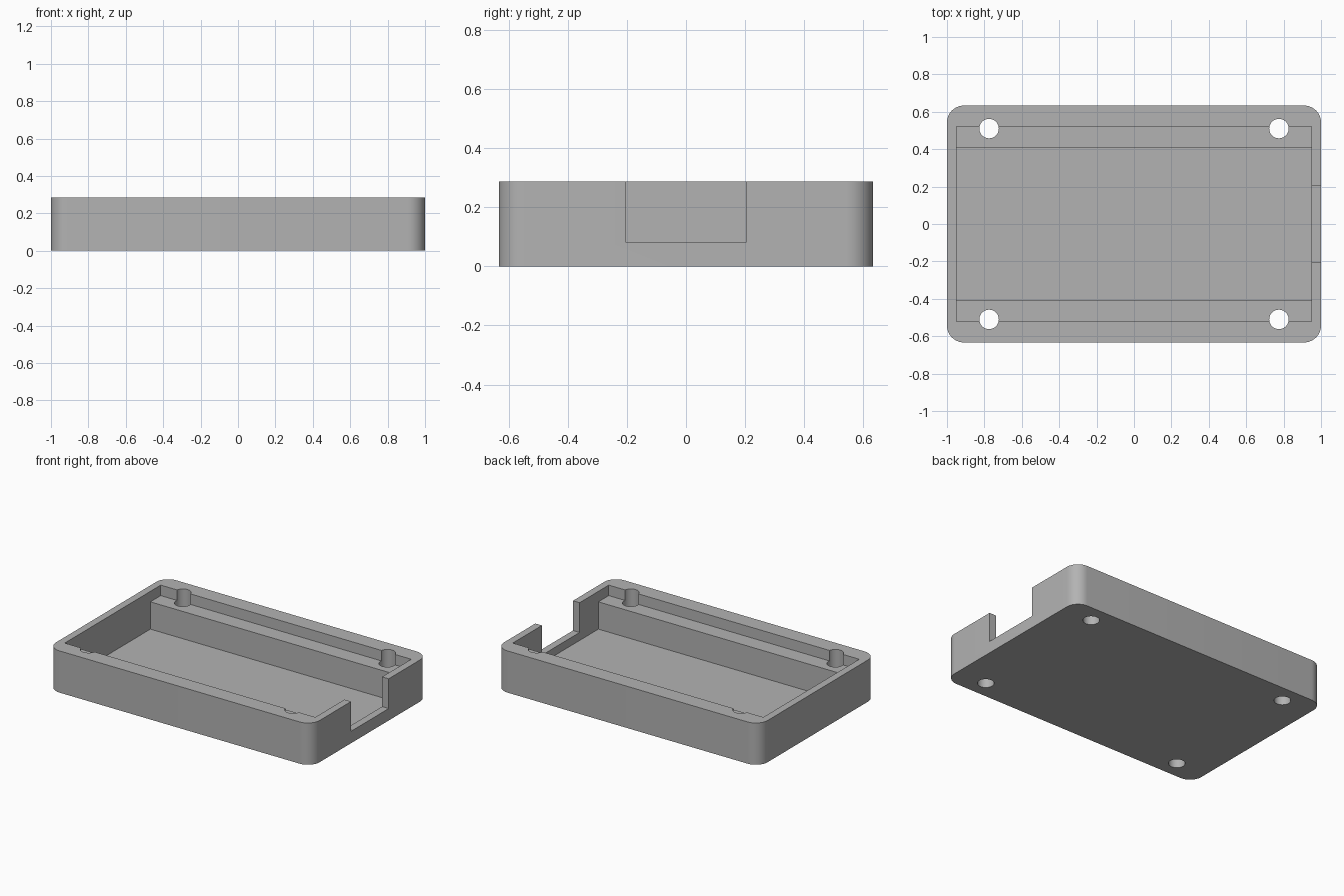
import bpy, bmesh
from math import cos, sin, pi, radians

cube = bpy.data.objects.get("Cube")
if cube:
    bpy.data.objects.remove(cube, do_unlink=True)

# Main dimensions
HALF_X, HALF_Y, HEIGHT = 1.0, 0.633, 0.286
CORNER, CORNER_STEPS = 0.09, 12
POCKET_X, POCKET_Y, WELL_Y = 0.95, 0.52, 0.408
SHELF_Z, FLOOR_Z = 0.214, 0.027
NOTCH_Y, NOTCH_Z = 0.204, 0.082
HOLE_X, HOLE_Y, HOLE_R = 0.775, 0.51, 0.052
ABOVE = HEIGHT + 0.1

grey = bpy.data.materials.new("plain grey")
grey.use_nodes = True
colour = (0.45, 0.45, 0.45, 1)
grey.diffuse_color = colour
grey.node_tree.nodes["Principled BSDF"].inputs["Base Color"].default_value = colour


def extrude(name, points, direction):
    """Solid made by extruding a closed outline along a direction."""
    bm = bmesh.new()
    face = bm.faces.new([bm.verts.new(p) for p in points])
    moved = bmesh.ops.extrude_face_region(bm, geom=[face])["geom"]
    bmesh.ops.translate(bm, vec=direction,
                        verts=[v for v in moved if isinstance(v, bmesh.types.BMVert)])
    bmesh.ops.recalc_face_normals(bm, faces=bm.faces)
    mesh = bpy.data.meshes.new(name)
    bm.to_mesh(mesh)
    bm.free()
    mesh.materials.append(grey)
    obj = bpy.data.objects.new(name, mesh)
    bpy.context.collection.objects.link(obj)
    return obj


def arc(cx, cy, radius, start, sweep, steps, z):
    angles = [start + sweep * i / steps for i in range(steps + 1)]
    return [(cx + radius * cos(a), cy + radius * sin(a), z) for a in angles]


# Rounded tray body
outline = []
for i, (sx, sy) in enumerate([(1, 1), (-1, 1), (-1, -1), (1, -1)]):
    outline += arc(sx * (HALF_X - CORNER), sy * (HALF_Y - CORNER), CORNER,
                   i * pi / 2, pi / 2, CORNER_STEPS, 0)
tray = extrude("tray", outline, (0, 0, HEIGHT))

# Stepped pocket: deep well with a shelf along both long walls
half = [(WELL_Y, FLOOR_Z), (WELL_Y, SHELF_Z), (POCKET_Y, SHELF_Z), (POCKET_Y, ABOVE)]
section = half + [(-y, z) for y, z in reversed(half)]
cutters = [extrude("pocket_cutter", [(-POCKET_X, y, z) for y, z in section],
                   (2 * POCKET_X, 0, 0))]

# Notch in the end wall
notch = [(-NOTCH_Y, NOTCH_Z), (NOTCH_Y, NOTCH_Z), (NOTCH_Y, ABOVE), (-NOTCH_Y, ABOVE)]
cutters.append(extrude("notch_cutter", [(POCKET_X - 0.05, y, z) for y, z in notch],
                       (0.2, 0, 0)))

# Four screw holes right through, biting into the long walls
for sx in (-1, 1):
    for sy in (-1, 1):
        ring = arc(sx * HOLE_X, sy * HOLE_Y, HOLE_R, 0, 2 * pi, 40, -0.1)[:-1]
        cutters.append(extrude("hole_cutter", ring, (0, 0, ABOVE + 0.1)))

# Cut the tray, then discard the cutters
bpy.ops.object.select_all(action="DESELECT")
bpy.context.view_layer.objects.active = tray
tray.select_set(True)
for cutter in cutters:
    cutter.hide_render = True
    mod = tray.modifiers.new("cut", "BOOLEAN")
    mod.operation, mod.solver, mod.object = "DIFFERENCE", "EXACT", cutter
    bpy.ops.object.modifier_apply(modifier=mod.name)
    bpy.data.objects.remove(cutter, do_unlink=True)

bpy.ops.object.shade_smooth_by_angle(angle=radians(30))
